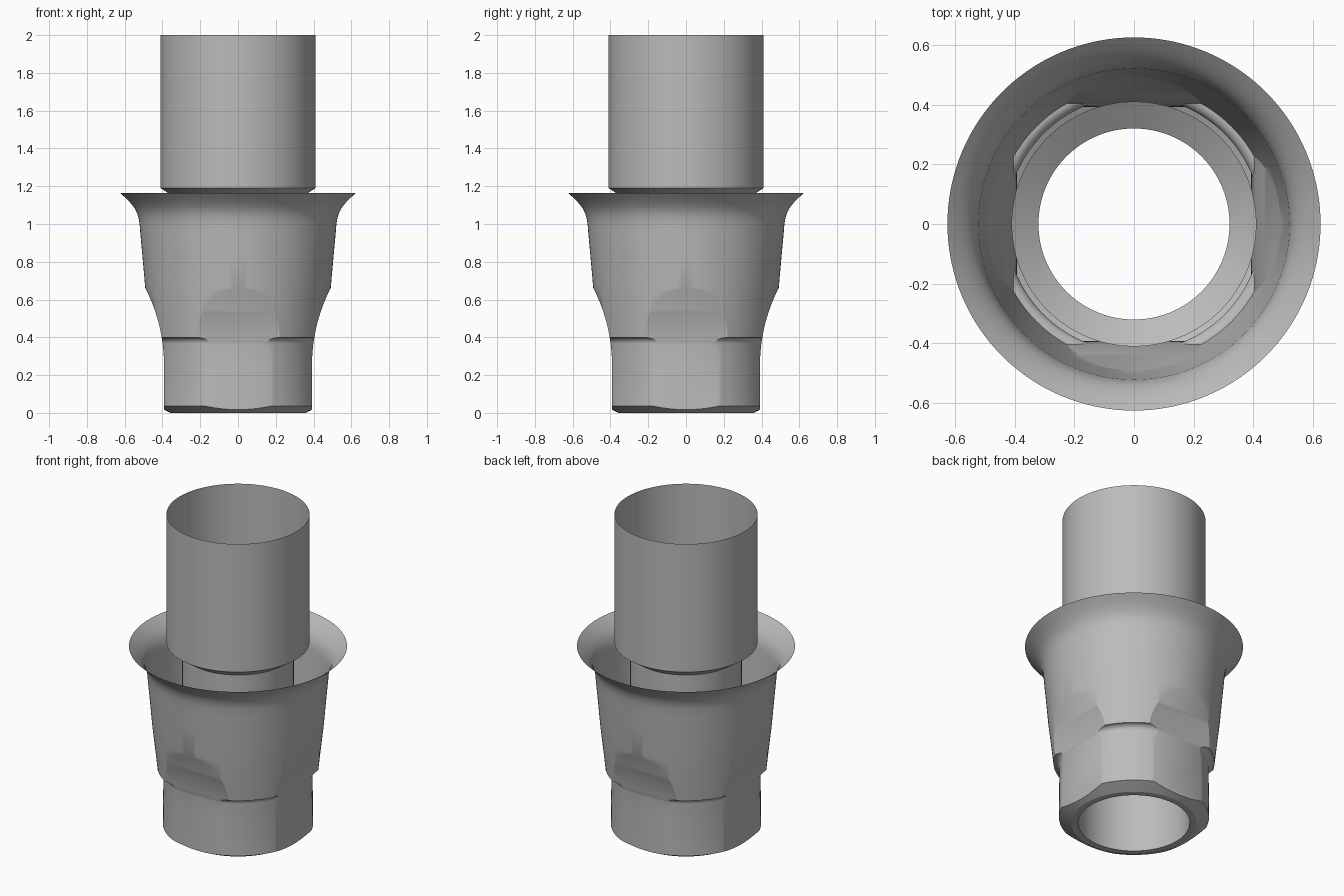
import bpy, bmesh, math

if "Cube" in bpy.data.objects:
    bpy.data.objects.remove(bpy.data.objects["Cube"], do_unlink=True)

SEGMENTS = 128
RIM_Z = 1.165

grey = bpy.data.materials.new("satin grey metal")
grey.use_nodes = True
colour = (0.5, 0.5, 0.5, 1)
grey.diffuse_color = colour
grey.node_tree.nodes["Principled BSDF"].inputs["Base Color"].default_value = colour


def make_object(name, bm):
    mesh = bpy.data.meshes.new(name)
    bm.to_mesh(mesh)
    bm.free()
    mesh.materials.append(grey)
    obj = bpy.data.objects.new(name, mesh)
    bpy.context.collection.objects.link(obj)
    return obj


def lathe(name, profile, capped=False):
    """Spin (radius, height) points around z, optionally capping both ends."""
    bm = bmesh.new()
    rings = []
    for r, z in profile:
        angles = [math.tau * i / SEGMENTS for i in range(SEGMENTS)]
        rings.append([bm.verts.new((r * math.cos(a), r * math.sin(a), z)) for a in angles])
    for low, high in zip(rings, rings[1:]):
        for i in range(SEGMENTS):
            j = (i + 1) % SEGMENTS
            bm.faces.new((low[i], low[j], high[j], high[i]))
    if capped:
        bm.faces.new(rings[0][::-1])
        bm.faces.new(rings[-1])
    return make_object(name, bm)


def smooth(obj):
    bpy.ops.object.select_all(action='DESELECT')
    obj.select_set(True)
    bpy.context.view_layer.objects.active = obj
    bpy.ops.object.shade_smooth_by_angle(angle=math.radians(25))


def scallop_cutter(turn):
    """Prism with a flat lower wall that sweeps outward in a large arc."""
    flat, start, radius, steps = 0.3915, 0.25, 0.9, 24
    side = [(flat, -0.1)]
    for i in range(steps + 1):
        h = 0.55 * i / steps
        side.append((flat + radius - math.sqrt(radius ** 2 - h ** 2), start + h))
    side += [(0.9, 0.8), (0.9, -0.1)]
    bm = bmesh.new()
    face = bm.faces.new([bm.verts.new((-0.32, -d, z)) for d, z in side])
    extruded = bmesh.ops.extrude_face_region(bm, geom=[face])["geom"]
    moved = [v for v in extruded if isinstance(v, bmesh.types.BMVert)]
    bmesh.ops.translate(bm, verts=moved, vec=(0.64, 0, 0))
    bmesh.ops.recalc_face_normals(bm, faces=bm.faces)
    cutter = make_object("scallop_cutter", bm)
    cutter.rotation_euler.z = turn
    cutter.hide_render = True
    return cutter


# Flared cup: chamfered foot, filleted ledge, tapered wall, curved rim
ledge = [(0.462 - 0.034 * math.sin(t), 0.366 + 0.034 * math.cos(t))
         for t in [math.pi / 2 * (1 - i / 8) for i in range(9)]]
wall = [(0.476, 0.53), (0.491, 0.66), (0.505, 0.82), (0.517, 0.95)]
flare = [(0.521, 1.0), (0.526, 1.03), (0.535, 1.06), (0.549, 1.085),
         (0.568, 1.11), (0.594, 1.137), (0.625, RIM_Z)]
cup = lathe("flared_cup", [(0.358, 0), (0.43, 0.037)] + ledge + wall + flare, capped=True)

# Four scallops cut around the lower cup
bpy.context.view_layer.objects.active = cup
for k in range(4):
    cutter = scallop_cutter(k * math.pi / 2)
    mod = cup.modifiers.new("scallop", 'BOOLEAN')
    mod.operation = 'DIFFERENCE'
    mod.solver = 'EXACT'
    mod.object = cutter
    bpy.ops.object.modifier_apply(modifier=mod.name)
    bpy.data.objects.remove(cutter, do_unlink=True)

# Open the cup at the rim and foot
bm = bmesh.new()
bm.from_mesh(cup.data)
caps = [f for f in bm.faces
        if all(v.co.z > RIM_Z - 0.001 for v in f.verts) or all(v.co.z < 0.001 for v in f.verts)]
bmesh.ops.delete(bm, geom=caps, context='FACES')
bm.to_mesh(cup.data)
bm.free()
smooth(cup)

# Foot ring, inner bore, conical shoulder and open upper tube
tube = lathe("bore_and_upper_tube", [(0.358, 0), (0.32, 0), (0.32, 1.13), (0.41, 1.19), (0.41, 2.0)])
smooth(tube)
